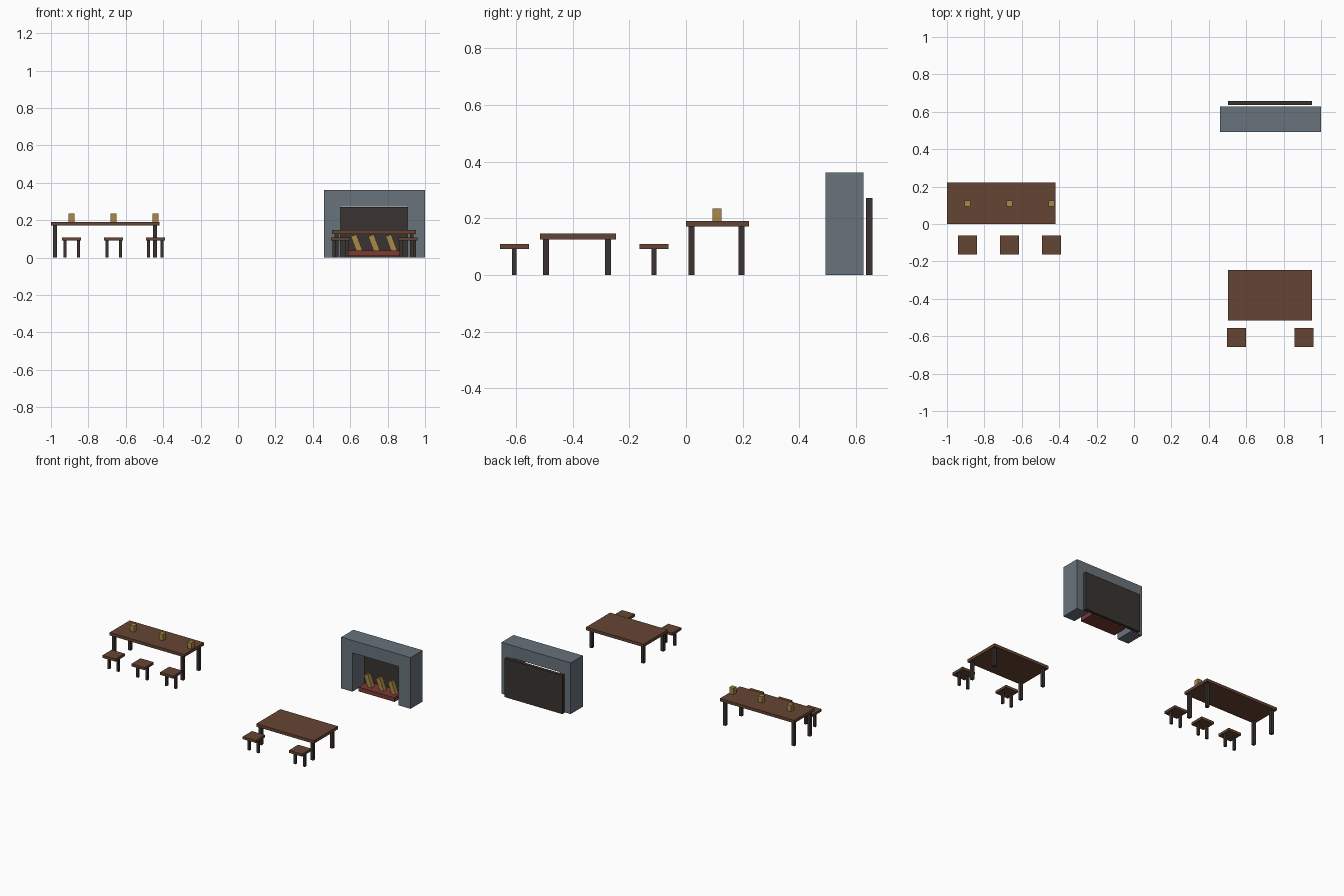
import bpy, bmesh
from math import atan2
from mathutils import Matrix, Vector

if "Cube" in bpy.data.objects:
    bpy.data.objects.remove(bpy.data.objects["Cube"])


def material(name, rgb):
    m = bpy.data.materials.new(name)
    m.diffuse_color = (*rgb, 1)
    m.use_nodes = True
    m.node_tree.nodes["Principled BSDF"].inputs["Base Color"].default_value = m.diffuse_color
    return m


WOOD = material("brown_wood", (0.13, 0.06, 0.034))
DARK = material("dark_wood", (0.042, 0.034, 0.03))
STONE = material("grey_stone", (0.14, 0.17, 0.20))
GOLD = material("gold", (0.40, 0.25, 0.065))
RED = material("ember_red", (0.20, 0.042, 0.034))


def finish(name, bm, mat):
    bmesh.ops.recalc_face_normals(bm, faces=bm.faces)
    me = bpy.data.meshes.new(name)
    bm.to_mesh(me)
    bm.free()
    me.materials.append(mat)
    ob = bpy.data.objects.new(name, me)
    bpy.context.collection.objects.link(ob)
    return ob


def box(name, x, y, z, mat):
    """Box from (min, max) ranges on each axis."""
    bm = bmesh.new()
    size = [b - a for a, b in (x, y, z)]
    bmesh.ops.create_cube(bm, size=1, matrix=Matrix.Diagonal((*size, 1)))
    ob = finish(name, bm, mat)
    ob.location = [(a + b) / 2 for a, b in (x, y, z)]
    return ob


def leg(name, x, y, half, top):
    box(name, (x - half, x + half), (y - half, y + half), (0, top), DARK)


def table(name, x, y, z, leg_xs, leg_ys):
    box(name + "_top", x, y, z, WOOD)
    for lx in leg_xs:
        for ly in leg_ys:
            leg(name + "_leg", lx, ly, 0.0105, z[0])


def stool(x, y):
    box("stool_seat", (x - 0.051, x + 0.051), (y - 0.051, y + 0.051), (0.091, 0.109), WOOD)
    for s in (-1, 1):
        leg("stool_leg", x + s * 0.036, y, 0.008, 0.091)


# Tables
table("long_table", (-1.0, -0.42), (0.0, 0.222), (0.171, 0.191), (-0.978, -0.444), (0.02, 0.196))
table("short_table", (0.503, 0.952), (-0.515, -0.247), (0.126, 0.147), (0.526, 0.929), (-0.495, -0.276))

# Stools and the mugs on the long table
for x in (-0.89, -0.665, -0.442):
    stool(x, -0.113)
    box("mug", (x - 0.016, x + 0.016), (0.093, 0.126), (0.191, 0.235), GOLD)
for x in (0.548, 0.908):
    stool(x, -0.606)

# Fireplace surround: arch profile extruded front to back
profile = [(0.46, 0), (0.548, 0), (0.548, 0.273), (0.907, 0.273),
           (0.907, 0), (1.0, 0), (1.0, 0.361), (0.46, 0.361)]
bm = bmesh.new()
face = bm.faces.new([bm.verts.new((x, 0.492, z)) for x, z in profile])
new = bmesh.ops.extrude_face_region(bm, geom=[face])["geom"]
bmesh.ops.translate(bm, vec=Vector((0, 0.135, 0)),
                    verts=[v for v in new if isinstance(v, bmesh.types.BMVert)])
finish("fireplace_surround", bm, STONE)

# Back panel, ember bed and leaning logs
box("fireplace_back", (0.503, 0.952), (0.635, 0.658), (0, 0.272), DARK)
box("ember_bed", (0.587, 0.866), (0.505, 0.612), (0.008, 0.038), RED)
for x in (0.634, 0.727, 0.82):
    log = box("log", (x - 0.016, x + 0.016), (0.54, 0.572), (0.032, 0.122), GOLD)
    log.rotation_euler.y = -atan2(6, 16)
